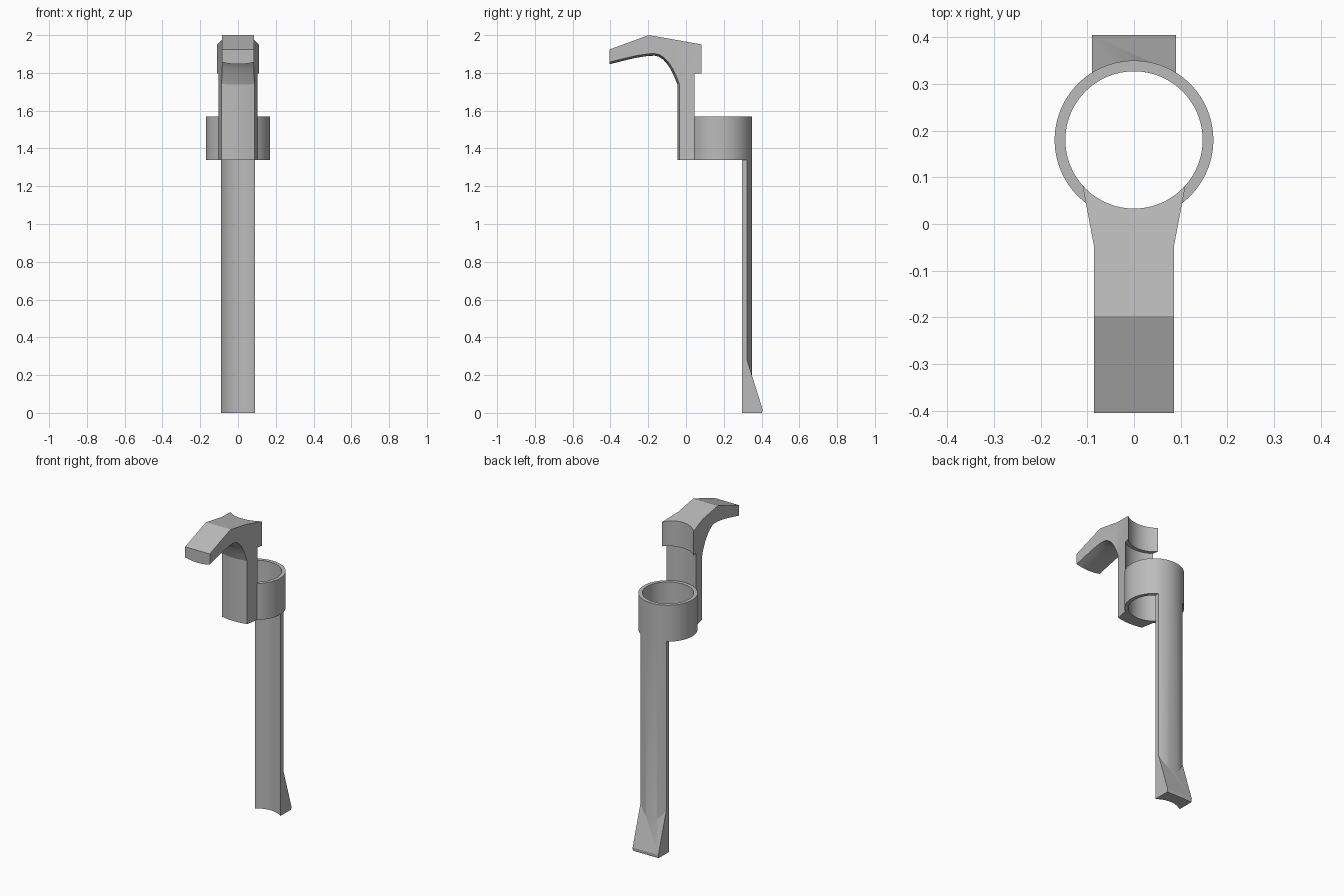
import bpy, bmesh, math

cube = bpy.data.objects.get("Cube")
if cube:
    bpy.data.objects.remove(cube, do_unlink=True)

gray = bpy.data.materials.new("plain gray")
gray.use_nodes = True
gray.diffuse_color = (0.5, 0.5, 0.5, 1)
gray.node_tree.nodes["Principled BSDF"].inputs["Base Color"].default_value = (0.5, 0.5, 0.5, 1)

AXIS_Y, R_OUT, R_IN = 0.18, 0.17, 0.147
RING_LOW, RING_TOP, HEAD_LOW = 1.34, 1.57, 1.797


def make(name, bm):
    bmesh.ops.recalc_face_normals(bm, faces=bm.faces)
    mesh = bpy.data.meshes.new(name)
    bm.to_mesh(mesh)
    bm.free()
    mesh.materials.append(gray)
    obj = bpy.data.objects.new(name, mesh)
    bpy.context.collection.objects.link(obj)
    return obj


def loft(name, loops):
    """Skin matching closed loops and cap both ends."""
    bm = bmesh.new()
    rows = [[bm.verts.new(p) for p in loop] for loop in loops]
    n = len(rows[0])
    for a, b in zip(rows, rows[1:]):
        for i in range(n):
            j = (i + 1) % n
            bm.faces.new((a[i], a[j], b[j], b[i]))
    bm.faces.new(rows[0])
    bm.faces.new(rows[-1])
    return make(name, bm)


def cylinder(name, radius, low, high, sides=96):
    ring = [(radius * math.cos(math.tau * i / sides),
             AXIS_Y + radius * math.sin(math.tau * i / sides)) for i in range(sides)]
    return loft(name, [[(x, y, z) for x, y in ring] for z in (low, high)])


def combine(obj, tool, operation):
    mod = obj.modifiers.new(operation.title(), "BOOLEAN")
    mod.operation, mod.solver, mod.object = operation, "EXACT", tool
    bpy.context.view_layer.objects.active = obj
    bpy.ops.object.modifier_apply(modifier=mod.name)
    bpy.data.objects.remove(tool, do_unlink=True)


def smooth(obj):
    bpy.ops.object.select_all(action="DESELECT")
    obj.select_set(True)
    bpy.context.view_layer.objects.active = obj
    bpy.ops.object.shade_smooth_by_angle(angle=math.radians(20))


# Round collar
collar = cylinder("collar", R_OUT, RING_LOW, RING_TOP)
combine(collar, cylinder("bore", R_IN, RING_LOW - 0.1, RING_TOP + 0.1), "DIFFERENCE")
smooth(collar)

# Long curved stem with a flared foot
stem = cylinder("stem", R_OUT, 0, RING_LOW)
strip = [(-0.09, 0.22), (0.09, 0.22), (0.09, 0.5), (-0.09, 0.5)]
combine(stem, loft("strip", [[(x, y, z) for x, y in strip] for z in (-0.1, 1.5)]), "INTERSECT")
foot = [(0.25, 0), (0.403, 0), (0.405, 0.02), (0.322, 0.285), (0.25, 0.285)]
combine(stem, loft("foot", [[(x, y, z) for y, z in foot] for x in (-0.09, 0.09)]), "UNION")
combine(stem, cylinder("stem_hollow", R_IN, -0.1, 1.5), "DIFFERENCE")
smooth(stem)

# Hooked upper arm: side profile with a slightly bulging underside
HALF, BULGE = 0.086, 0.011
upper = [(0.15, RING_LOW), (0.15, 1.939), (-0.197, 2.0), (-0.405, 1.924)]
under = [(-0.405, 1.857), (-0.33, 1.876), (-0.26, 1.892), (-0.2, 1.901), (-0.165, 1.902),
         (-0.14, 1.896), (-0.115, 1.88), (-0.09, 1.853), (-0.07, 1.822), (-0.052, 1.784),
         (-0.035, 1.74), (-0.035, RING_LOW)]


def side_profile(x):
    bow = BULGE * max(0, 1 - (x / HALF) ** 2)
    points = [(x, y, z) for y, z in upper]
    for i, (y, z) in enumerate(under):
        before, after = under[max(i - 1, 0)], under[min(i + 1, len(under) - 1)]
        dy, dz = after[0] - before[0], after[1] - before[1]
        size = math.hypot(dy, dz)
        shift_y, shift_z = bow * dz / size, -bow * dy / size
        if i == 0:
            shift_y, shift_z = 0, -bow
        if i == len(under) - 1:
            shift_y, shift_z = -bow, 0
        points.append((x, y + shift_y, z + shift_z))
    return points


steps = [HALF * i / 8 for i in range(-8, 9)]
arm = loft("hooked_arm", [side_profile(x) for x in [-0.14] + steps + [0.14]])

# Outline from above: straight hook, widening toward the collar
plan = [(HALF, -0.5), (HALF, -0.045), (0.124, 0.155)]
plan += [(-x, y) for x, y in reversed(plan)]
combine(arm, loft("plan", [[(x, y, z) for x, y in plan] for z in (1.2, 2.1)]), "INTERSECT")
combine(arm, cylinder("head_hollow", R_IN, 1.2, 2.1), "DIFFERENCE")
combine(arm, cylinder("arm_hollow", R_OUT - 0.0005, 1.2, HEAD_LOW), "DIFFERENCE")
smooth(arm)
